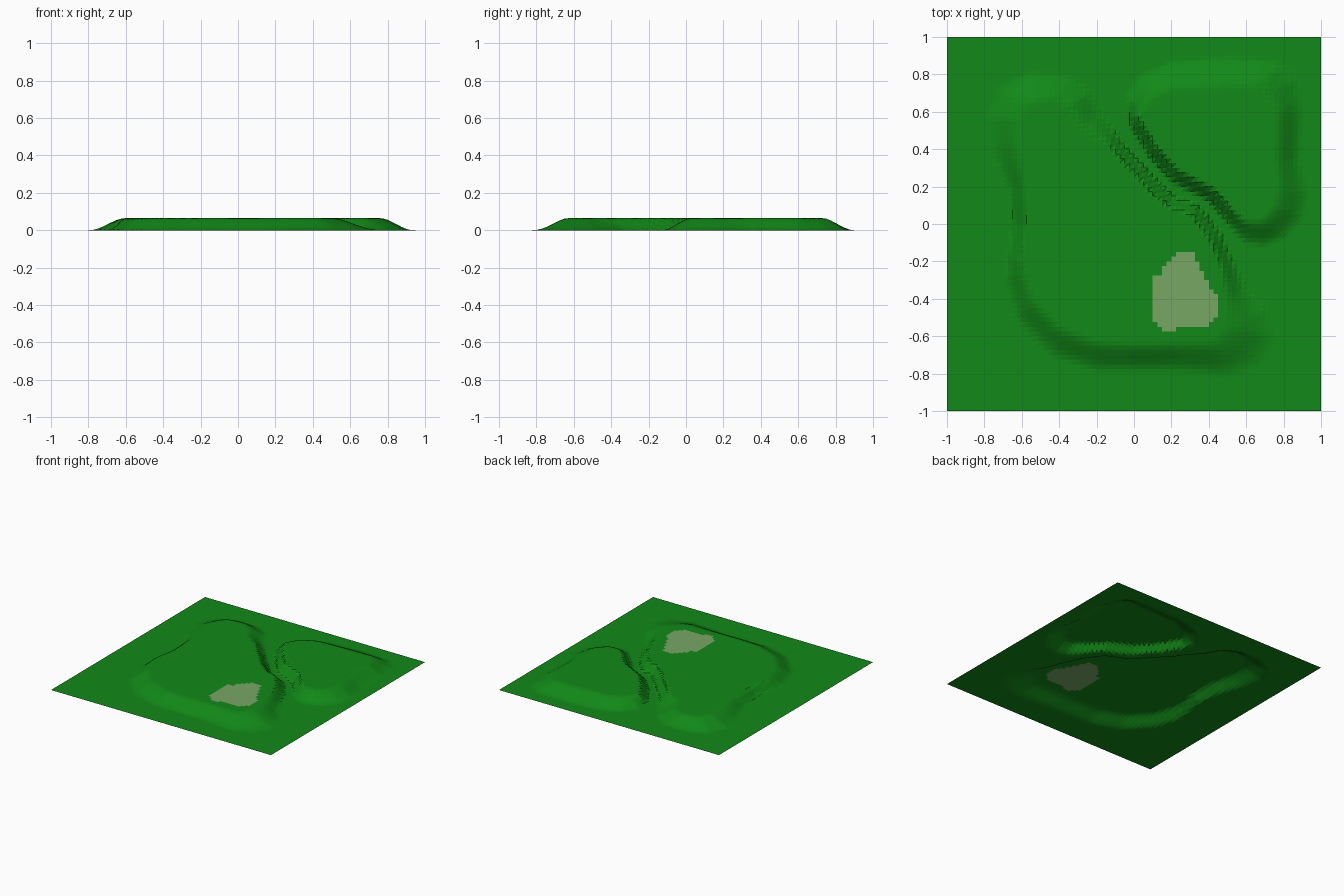
import bpy, bmesh
from mathutils import Vector
from mathutils.geometry import intersect_point_line

if "Cube" in bpy.data.objects:
    bpy.data.objects.remove(bpy.data.objects["Cube"])

CELLS, HEIGHT = 80, 0.065

# Each hill is a base outline and a top outline; the slope runs between them
WEST_BASE = [(-.8, .57), (-.76, .4), (-.68, .2), (-.65, 0), (-.7, -.28), (-.64, -.5), (-.45, -.71),
             (-.2, -.79), (.2, -.79), (.5, -.82), (.68, -.76), (.77, -.6), (.72, -.45), (.6, -.33),
             (.54, -.2), (.46, -.04), (.35, .1), (.22, .15), (.13, .23), (-.05, .43), (-.12, .53),
             (-.18, .62), (-.22, .72), (-.35, .8), (-.55, .82), (-.73, .74)]
WEST_TOP = [(-.6, .4), (-.57, .2), (-.57, 0), (-.6, -.2), (-.53, -.4), (-.4, -.54), (-.2, -.62),
            (0, -.63), (.42, -.62), (.5, -.53), (.48, -.35), (.46, -.25), (.41, -.1), (.3, .05),
            (.18, .09), (.1, .16), (-.1, .37), (-.15, .43), (-.28, .5), (-.36, .62), (-.44, .66),
            (-.55, .64), (-.6, .55)]
EAST_BASE = [(-.06, .67), (-.02, .52), (.08, .36), (.2, .22), (.4, .12), (.5, 0), (.58, -.1),
             (.68, -.13), (.82, -.08), (.91, .03), (.94, .17), (.89, .35), (.91, .6), (.88, .78),
             (.78, .88), (.5, .9), (.2, .88), (.02, .8)]
EAST_TOP = [(.08, .63), (.03, .57), (.12, .42), (.24, .29), (.43, .19), (.54, .07), (.6, .02),
            (.68, .03), (.74, .1), (.76, .2), (.75, .4), (.75, .6), (.67, .73), (.45, .72),
            (.2, .71), (.1, .66)]
SAND = [(.1, -.3), (.25, -.15), (.32, -.15), (.37, -.26), (.45, -.41), (.45, -.49), (.4, -.55),
        (.22, -.55), (.22, -.58), (.15, -.58), (.1, -.5)]


def inside(p, poly):
    hit = False
    for a, b in zip(poly, poly[1:] + poly[:1]):
        if (a[1] > p.y) != (b[1] > p.y) and p.x < a[0] + (p.y - a[1]) * (b[0] - a[0]) / (b[1] - a[1]):
            hit = not hit
    return hit


def distance(p, poly):
    best = 9.0
    for a, b in zip(poly, poly[1:] + poly[:1]):
        a, b = Vector(a), Vector(b)
        t = intersect_point_line(p, a, b)[1]
        best = min(best, (p - a.lerp(b, max(0, min(1, t)))).length)
    return best


def hill(p, base, top):
    if inside(p, top):
        return HEIGHT
    if not inside(p, base):
        return 0.0
    low, high = distance(p, base), distance(p, top)
    t = low / (low + high + 1e-6)
    return HEIGHT * t * t * (3 - 2 * t)


def material(name, color):
    m = bpy.data.materials.new(name)
    m.diffuse_color = (*color, 1)
    m.use_nodes = True
    m.node_tree.nodes["Principled BSDF"].inputs["Base Color"].default_value = m.diffuse_color
    return m


# Terrain sheet with two raised hills and a gully between them
bm = bmesh.new()
bmesh.ops.create_grid(bm, x_segments=CELLS, y_segments=CELLS, size=1)
for v in bm.verts:
    p = v.co.xy
    v.co.z = max(hill(p, WEST_BASE, WEST_TOP), hill(p, EAST_BASE, EAST_TOP))

# Sandy patch coloured cell by cell, then faceted into flat triangles
for f in bm.faces:
    f.material_index = int(inside(f.calc_center_median().xy, SAND))
bmesh.ops.triangulate(bm, faces=bm.faces[:], quad_method='FIXED')

mesh = bpy.data.meshes.new("terrain")
bm.to_mesh(mesh)
bm.free()
mesh.materials.append(material("grass", (0.006, 0.25, 0.009)))
mesh.materials.append(material("sand", (0.19, 0.39, 0.13)))
terrain = bpy.data.objects.new("terrain", mesh)
bpy.context.collection.objects.link(terrain)
